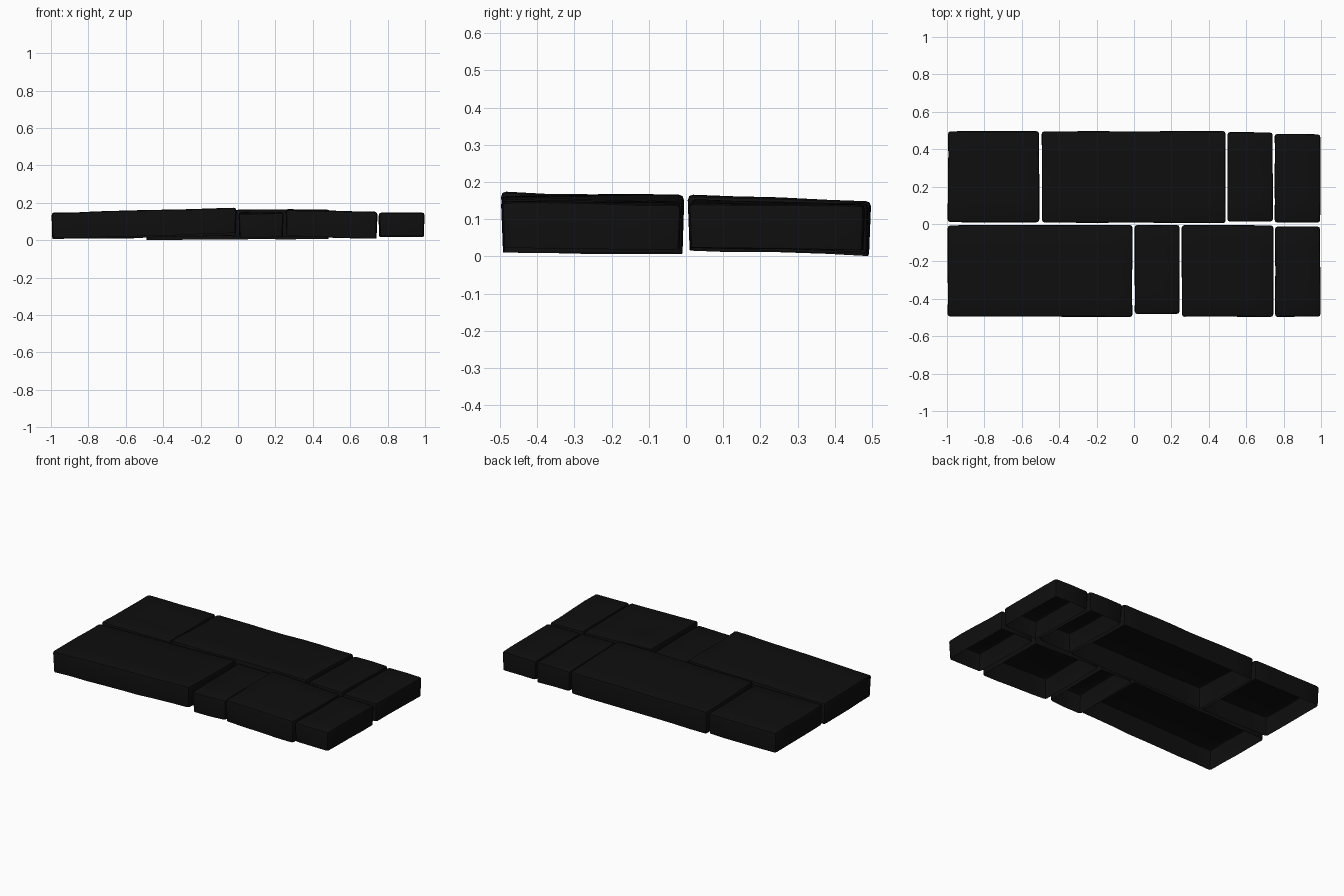
import bpy, bmesh
from mathutils import Vector, noise

default_cube = bpy.data.objects.get("Cube")
if default_cube:
    bpy.data.objects.remove(default_cube, do_unlink=True)

stone = bpy.data.materials.new("black stone")
stone.use_nodes = True
colour = (0.0045, 0.0045, 0.0045, 1)
stone.diffuse_color = colour
bsdf = stone.node_tree.nodes["Principled BSDF"]
bsdf.inputs["Base Color"].default_value = colour
bsdf.inputs["Roughness"].default_value = 0.9


def slab(name, x, y, tops, thick):
    """Open-bottomed worn paving slab; tops = heights at the four corners."""
    bm = bmesh.new()
    bmesh.ops.create_cube(bm, size=1)
    size = Vector((x[1] - x[0], y[1] - y[0], 1))
    # cut into patches so the faces can undulate
    for axis in (0, 1):
        n = max(2, round(size[axis] / 0.12))
        for i in range(1, n):
            normal = Vector((0, 0, 0))
            normal[axis] = 1
            bmesh.ops.bisect_plane(bm, geom=bm.verts[:] + bm.edges[:] + bm.faces[:],
                                   plane_co=normal * (i / n - 0.5), plane_no=normal)
    bm.normal_update()
    under = [f for f in bm.faces if f.normal.z < -0.9]
    bmesh.ops.delete(bm, geom=under, context='FACES')
    for v in bm.verts:
        u, w, low = v.co.x + 0.5, v.co.y + 0.5, v.co.z < 0
        near = tops[0] * (1 - u) + tops[1] * u
        far = tops[2] * (1 - u) + tops[3] * u
        px, py = x[0] + u * size.x, y[0] + w * size.y
        wob = noise.noise_vector(Vector((px * 4, py * 4, x[0] * 7 + low))) * 0.006
        # sides only wear inwards, lower rim is tucked in a little
        tuck = 0.007 if low else 0.002
        sx = (u < 0.01) - (u > 0.99)
        sy = (w < 0.01) - (w > 0.99)
        px += sx * (tuck + abs(wob.x))
        py += sy * (tuck + abs(wob.y))
        pz = near * (1 - w) + far * w + wob.z - (thick if low else 0)
        v.co = (px, py, max(pz, 0.0))
    # round the worn outer edges
    bm.normal_update()
    sharp = [e for e in bm.edges if len(e.link_faces) == 2 and e.calc_face_angle() > 0.9]
    bmesh.ops.bevel(bm, geom=sharp, offset=0.014, segments=2, profile=0.5,
                    affect='EDGES', clamp_overlap=True)
    mesh = bpy.data.meshes.new(name)
    bm.to_mesh(mesh)
    bm.free()
    mesh.materials.append(stone)
    obj = bpy.data.objects.new(name, mesh)
    bpy.context.collection.objects.link(obj)
    bpy.ops.object.select_all(action='DESELECT')
    obj.select_set(True)
    bpy.context.view_layer.objects.active = obj
    bpy.ops.object.shade_smooth_by_angle(angle=0.6)


# front row
front = (-0.5, -0.002)
slab("front_long_slab", (-1, -0.005), front, (0.147, 0.174, 0.142, 0.163), 0.137)
slab("front_small_slab", (0, 0.247), (-0.485, -0.002), (0.143, 0.148, 0.15, 0.15), 0.13)
slab("front_medium_slab", (0.252, 0.749), front, (0.165, 0.15, 0.165, 0.147), 0.14)
slab("front_end_slab", (0.75, 1), (-0.5, -0.01), (0.15, 0.147, 0.145, 0.142), 0.125)

# back row
slab("back_medium_slab", (-1, -0.502), (0.005, 0.5), (0.146, 0.146, 0.141, 0.141), 0.13)
slab("back_long_slab", (-0.498, 0.493), (0.002, 0.5), (0.16, 0.165, 0.145, 0.15), 0.143)
slab("back_small_slab", (0.496, 0.746), (0.008, 0.495), (0.152, 0.15, 0.142, 0.14), 0.128)
slab("back_end_slab", (0.748, 1), (0.004, 0.485), (0.145, 0.145, 0.14, 0.14), 0.122)
